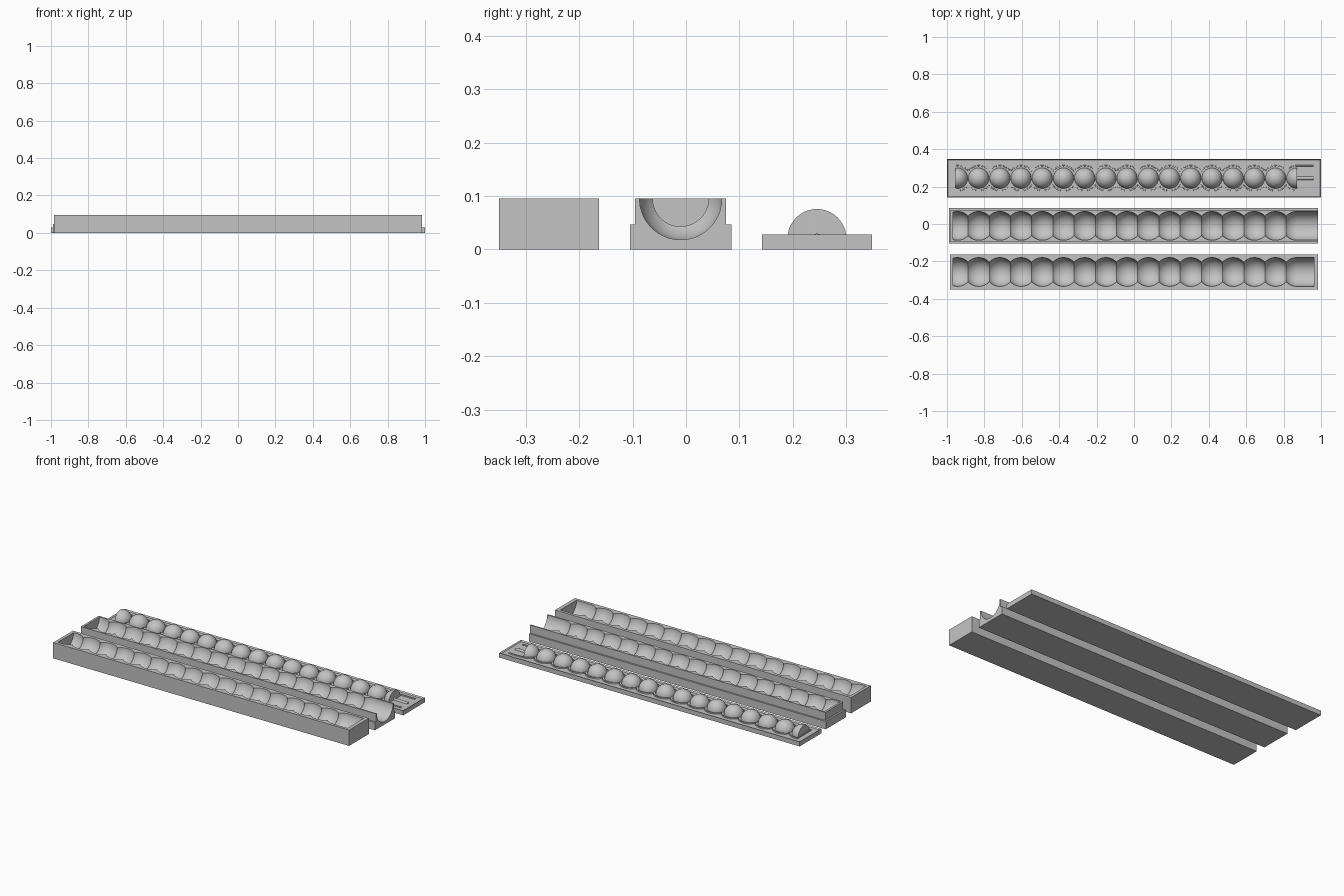
import bpy, bmesh
from math import sin, cos, pi, acos, asin, sqrt

old = bpy.data.objects.get("Cube")
if old:
    bpy.data.objects.remove(old, do_unlink=True)

grey = bpy.data.materials.new("plain grey")
grey.use_nodes = True
colour = (0.55, 0.55, 0.55, 1)
grey.diffuse_color = colour
grey.node_tree.nodes["Principled BSDF"].inputs["Base Color"].default_value = colour

PITCH = 0.1134      # ball spacing
FIRST = -0.944      # centre of the cut ball at the closed end
COUNT = 17
LAST = FIRST + (COUNT - 1) * PITCH


def finish(name, bm):
    bmesh.ops.recalc_face_normals(bm, faces=bm.faces)
    mesh = bpy.data.meshes.new(name)
    bm.to_mesh(mesh)
    bm.free()
    mesh.materials.append(grey)
    obj = bpy.data.objects.new(name, mesh)
    bpy.context.collection.objects.link(obj)
    return obj


def box_mesh(bm, lo, hi):
    verts = bmesh.ops.create_cube(bm, size=1)["verts"]
    for v in verts:
        for i in range(3):
            v.co[i] = hi[i] if v.co[i] > 0 else lo[i]


def box(name, lo, hi):
    bm = bmesh.new()
    box_mesh(bm, lo, hi)
    return finish(name, bm)


def bead_profile(radius, rod, start, end, tail, steps=16):
    """Half-width along x of a row of touching balls with a straight tail."""
    a0 = max(acos(min(1, PITCH / 2 / radius)), asin(rod / radius))
    pts = [(start, sqrt(radius ** 2 - (start - FIRST) ** 2))]
    for i in range(COUNT):
        c = FIRST + i * PITCH
        stop = pi / 2 if i == COUNT - 1 else pi - a0
        for k in range(steps + 1):
            a = a0 + (stop - a0) * k / steps
            x = c - radius * cos(a)
            if x > pts[-1][0] + 0.0002:
                pts.append((x, radius * sin(a)))
    if tail < radius:
        pts.append((LAST + 0.0003, tail))
    pts.append((end, tail))
    return pts


def lathe(name, profile, y, z, angles):
    """Sweep a profile around an axis parallel to x."""
    bm = bmesh.new()
    rings = [[bm.verts.new((x, y + r * cos(a), z + r * sin(a))) for a in angles]
             for x, r in profile]
    n = len(angles)
    for a, b in zip(rings, rings[1:]):
        for i in range(n):
            j = (i + 1) % n
            bm.faces.new((a[i], a[j], b[j], b[i]))
    bm.faces.new(rings[0])
    bm.faces.new(rings[-1])
    return finish(name, bm)


def boolean(obj, other, operation):
    mod = obj.modifiers.new(operation.lower(), "BOOLEAN")
    mod.operation = operation
    mod.solver = "EXACT"
    mod.object = other
    bpy.context.view_layer.objects.active = obj
    bpy.ops.object.modifier_apply(modifier=mod.name)
    bpy.data.objects.remove(other, do_unlink=True)


def smooth(obj):
    bpy.ops.object.select_all(action="DESELECT")
    obj.select_set(True)
    bpy.context.view_layer.objects.active = obj
    bpy.ops.object.shade_smooth_by_angle()


TOP = 0.095
full = [2 * pi * (i + 0.5) / 48 for i in range(48)]
half = [pi * i / 24 for i in range(25)]

# Closed tray with a beaded cavity
closed_tray = box("closed_tray", (-0.985, -0.35, 0), (0.985, -0.163, TOP))
cutter = lathe("closed_cavity", bead_profile(0.077, 0.01, -0.967, 0.962, 0.077),
               -0.2565, TOP, full)
boolean(closed_tray, cutter, "DIFFERENCE")
smooth(closed_tray)

# Stepped tray, cavity open at one end
open_tray = box("open_tray", (-0.99, -0.105, 0), (0.985, 0.085, 0.047))
upper = box("open_tray_upper", (-0.98, -0.095, 0.01), (0.985, 0.075, TOP))
boolean(open_tray, upper, "UNION")
cutter = lathe("open_cavity", bead_profile(0.077, 0.01, -0.967, 1.05, 0.077),
               -0.01, TOP, full)
boolean(open_tray, cutter, "DIFFERENCE")
smooth(open_tray)

# Shallow base plate with a raised rim
FLOOR, RIM, MID = 0.021, 0.028, 0.245
bm = bmesh.new()
box_mesh(bm, (-1, 0.142, 0), (1, 0.348, RIM))
bm.normal_update()
top = [f for f in bm.faces if f.normal.z > 0.9]
bmesh.ops.inset_region(bm, faces=top, thickness=0.009)
bmesh.ops.translate(bm, verts=top[0].verts, vec=(0, 0, FLOOR - RIM))
inner = list(top[0].verts)
bmesh.ops.inset_region(bm, faces=top, thickness=0.0005)
finish("base_plate", bm)

# Row of half balls on a thin rod
core = lathe("ball_core", bead_profile(0.055, 0.01, -0.955, 0.96, 0.009),
             MID, FLOOR - 0.0005, half)
smooth(core)

# Scalloped ridge on both sides of the balls
outline = bead_profile(0.07, 0.01, -0.955, 0.96, 0.07, steps=12)
for side, label in ((1, "back"), (-1, "front")):
    bm = bmesh.new()
    rows = []
    for x, w in outline:
        rows.append([bm.verts.new((x, MID + side * (w - inset), z))
                     for inset, z in ((0, 0.019), (0.001, 0.0275),
                                      (0.006, 0.0275), (0.007, 0.019))])
    for a, b in zip(rows, rows[1:]):
        for i in range(4):
            j = (i + 1) % 4
            bm.faces.new((a[i], a[j], b[j], b[i]))
    bm.faces.new(rows[0])
    bm.faces.new(rows[-1])
    smooth(finish(label + "_ridge", bm))

# Cross wall closing the ridge at one end
box("ridge_end", (-0.96, MID - 0.069, 0.019), (-0.953, MID + 0.069, 0.0275))
